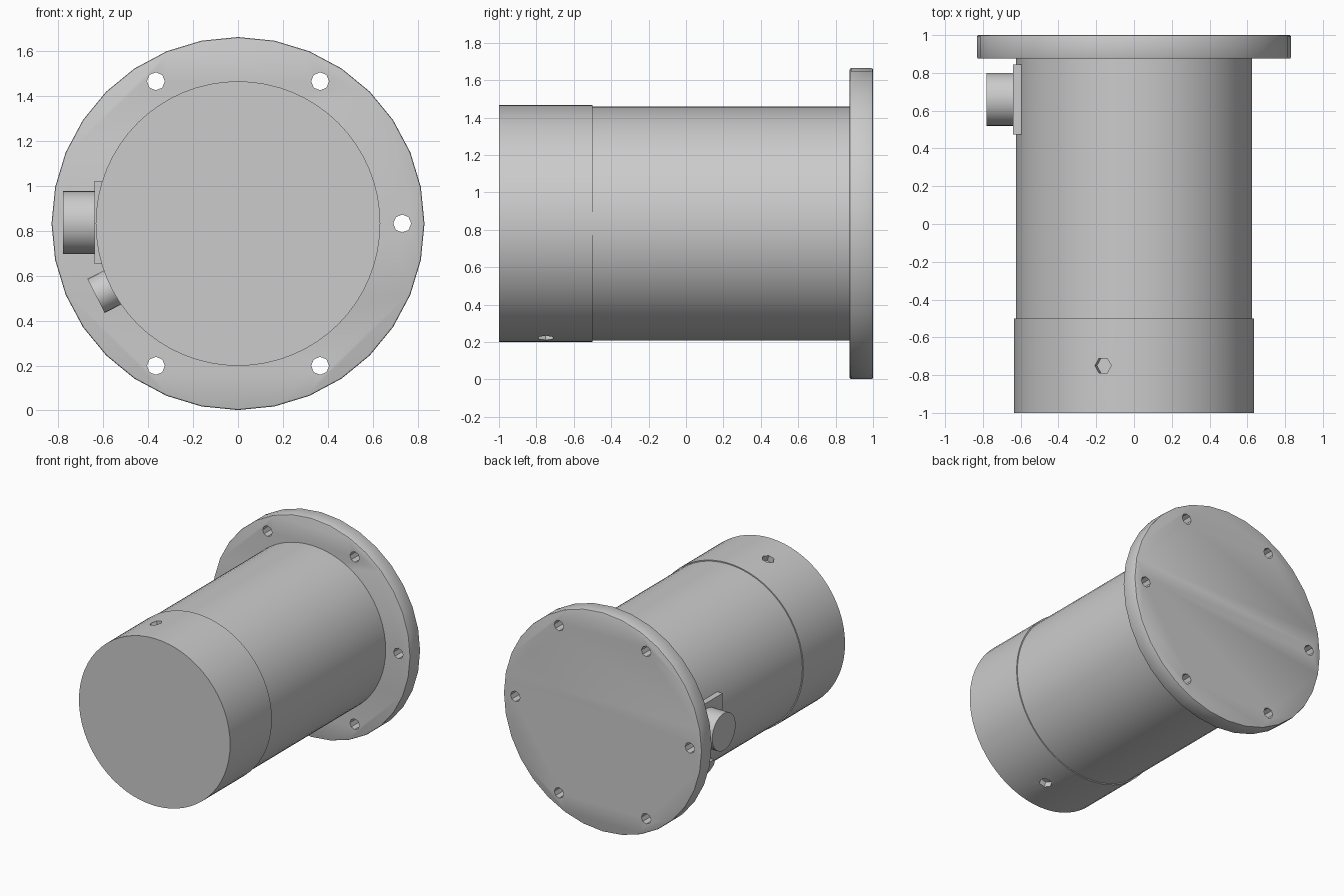
import bpy
from math import pi, radians, cos, sin
from mathutils import Vector

if "Cube" in bpy.data.objects:
    bpy.data.objects.remove(bpy.data.objects["Cube"])

CZ = 0.833  # height of the main axis


def cylinder(name, r, start, end, sides):
    """Cylinder between two points."""
    a, b = Vector(start), Vector(end)
    d = b - a
    bpy.ops.mesh.primitive_cylinder_add(
        radius=r, depth=d.length, vertices=sides, location=(a + b) / 2,
        rotation=d.to_track_quat('Z', 'Y').to_euler())
    ob = bpy.context.object
    ob.name = name
    return ob


def radial(angle, r, y):
    """Point at a given angle and radius around the main axis."""
    return (r * cos(angle), y, CZ + r * sin(angle))


def cut(ob, cutter):
    m = ob.modifiers.new("cut", 'BOOLEAN')
    m.object = cutter
    m.operation = 'DIFFERENCE'
    m.solver = 'EXACT'
    bpy.context.view_layer.objects.active = ob
    bpy.ops.object.modifier_apply(modifier=m.name)
    bpy.data.objects.remove(cutter, do_unlink=True)


def smooth(ob):
    bpy.ops.object.select_all(action='DESELECT')
    ob.select_set(True)
    bpy.context.view_layer.objects.active = ob
    bpy.ops.object.shade_smooth_by_angle(angle=radians(35))


def soften(ob, width):
    m = ob.modifiers.new("bevel", 'BEVEL')
    m.width = width
    m.segments = 2
    m.limit_method = 'ANGLE'
    bpy.context.view_layer.objects.active = ob
    bpy.ops.object.modifier_apply(modifier=m.name)


# Main housing
body = cylinder("housing", 0.626, (0, -0.52, CZ), (0, 0.997, CZ), 64)

# End cap with two opposite screw recesses
cap = cylinder("end_cap", 0.634, (0, -1, CZ), (0, -0.5, CZ), 64)
for a in (radians(105), radians(285)):
    cut(cap, cylinder("recess_cutter", 0.045, radial(a, 0.59, -0.75),
                      radial(a, 0.7, -0.75), 6))

# Mounting flange with six bolt holes
flange = cylinder("mounting_flange", 0.831, (0, 0.875, CZ), (0, 1, CZ), 32)
soften(flange, 0.008)
for i in range(6):
    a = i * pi / 3
    cut(flange, cylinder("bolt_cutter", 0.04, radial(a, 0.732, 0.8),
                         radial(a, 0.732, 1.1), 8))

# Side connector: square base plate and round socket
bpy.ops.mesh.primitive_cube_add(size=1, location=(-0.61, 0.66, CZ + 0.005))
plate = bpy.context.object
plate.name = "connector_plate"
plate.scale = (0.06, 0.37, 0.37)
bpy.ops.object.transform_apply(location=False, rotation=False, scale=True)
socket = cylinder("connector_socket", 0.14, (-0.58, 0.66, CZ + 0.005),
                  (-0.78, 0.66, CZ + 0.005), 32)

# Small cable gland below the connector
a = radians(207)
gland = cylinder("cable_gland", 0.085, radial(a, 0.58, 0.66),
                 radial(a, 0.71, 0.66), 24)

for ob in (body, cap, flange, plate, socket, gland):
    smooth(ob)
